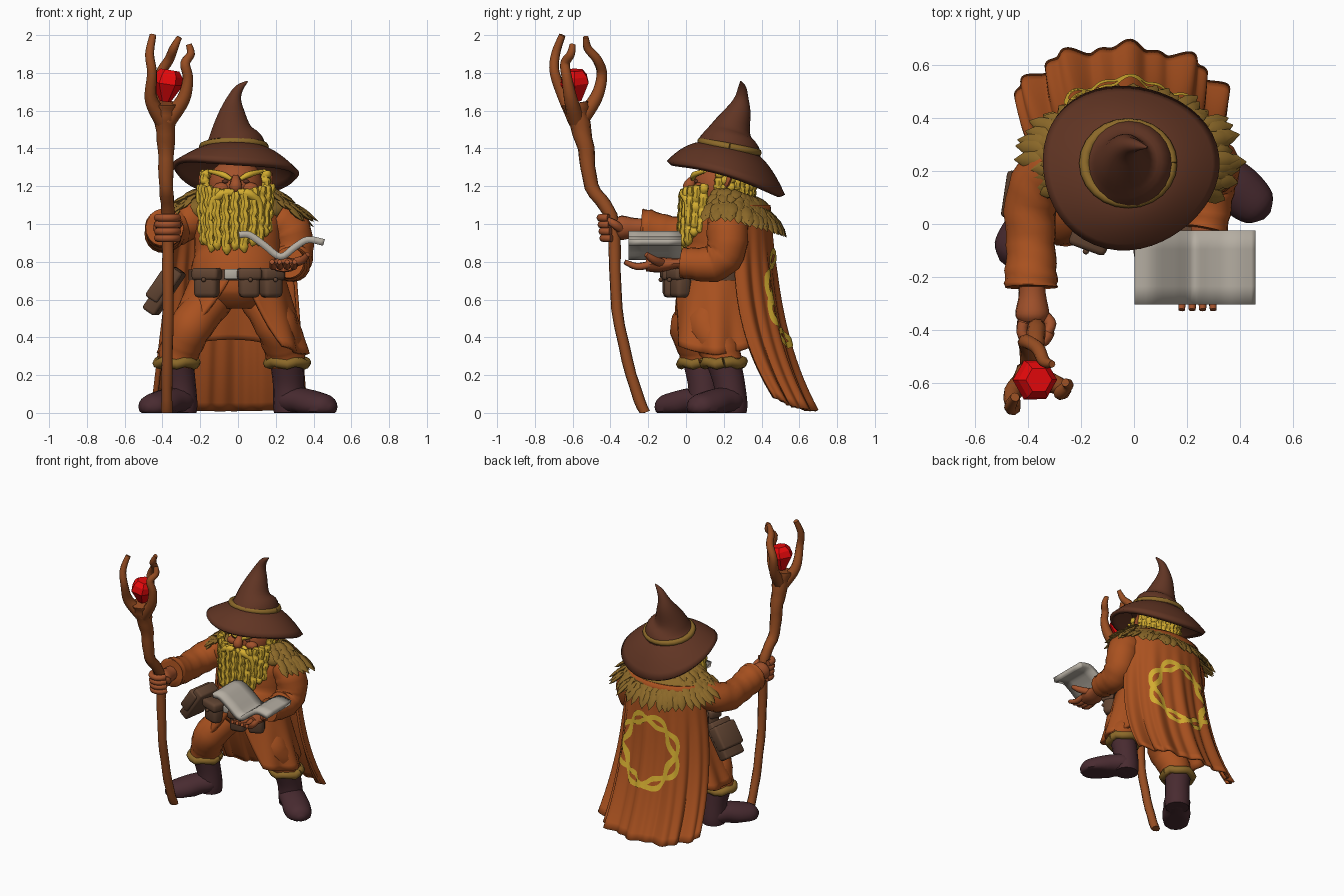
import bpy, bmesh, math, random
from math import sin, cos, pi
from mathutils import Vector, Euler

random.seed(4)
if "Cube" in bpy.data.objects:
    bpy.data.objects.remove(bpy.data.objects["Cube"])


def material(name, *rgb):
    m = bpy.data.materials.new(name)
    m.use_nodes = True
    m.diffuse_color = (*rgb, 1)
    m.node_tree.nodes["Principled BSDF"].inputs["Base Color"].default_value = (*rgb, 1)
    return m


ROBE = material("rust cloth", .40, .083, .014)
WOOD = material("staff wood", .31, .075, .016)
SKIN = material("tanned skin", .36, .083, .024)
HAT = material("brown felt", .118, .035, .017)
BOOT = material("dark leather", .066, .024, .030)
GOLD = material("golden hair", .66, .42, .030)
FUR = material("brown fur", .26, .14, .022)
BAG = material("worn leather", .118, .058, .032)
PAGE = material("grey paper", .46, .42, .36)
GEM = material("red gem", .95, .003, .004)


def finish(name, bm, mat, smooth=True):
    bmesh.ops.remove_doubles(bm, verts=bm.verts, dist=1e-4)
    bmesh.ops.recalc_face_normals(bm, faces=bm.faces)
    me = bpy.data.meshes.new(name)
    bm.to_mesh(me)
    bm.free()
    ob = bpy.data.objects.new(name, me)
    bpy.context.collection.objects.link(ob)
    me.materials.append(mat)
    if smooth:
        bpy.ops.object.select_all(action='DESELECT')
        ob.select_set(True)
        bpy.context.view_layer.objects.active = ob
        bpy.ops.object.shade_smooth_by_angle(angle=math.radians(50))
    return ob


def spline(pts, res):
    p = [Vector(q) for q in pts]
    p = [p[0]] + p + [p[-1]]
    out = []
    for a, b, c, d in zip(p, p[1:], p[2:], p[3:]):
        for k in range(res):
            t = k / res
            out.append(b + (c - a) * (t / 2) + (a * 2 - b * 5 + c * 4 - d) * (t * t / 2)
                       + (b * 3 - a - c * 3 + d) * (t ** 3 / 2))
    return out + [p[-1]]


def tubes(name, paths, mat, sides=10, res=4, flat=1, ref=(0, 1, .01), ripple=0, smooth=True):
    """Swept round sections through (x, y, z, radius) points, all in one object."""
    bm = bmesh.new()
    for path in paths:
        pts = spline(path, res)
        n, rings = Vector(ref), []
        for i, p in enumerate(pts):
            t = (pts[min(i + 1, len(pts) - 1)] - pts[max(i - 1, 0)]).to_3d().normalized()
            n = (n - t * n.dot(t)).normalized()
            b, ring = t.cross(n), []
            for k in range(sides):
                a = 2 * pi * k / sides
                r = max(p.w, .002) * (1 + ripple * sin(i * 2.1 + 2 * sin(a)))
                v = p.to_3d() + b * (r * cos(a)) + n * (r * flat * sin(a))
                v.z = max(v.z, 0)
                ring.append(bm.verts.new(v))
            rings.append(ring)
        for r, s in zip(rings, rings[1:]):
            for k in range(sides):
                j = (k + 1) % sides
                bm.faces.new((r[k], r[j], s[j], s[k]))
        bm.faces.new(rings[0][::-1])
        bm.faces.new(rings[-1])
    return finish(name, bm, mat, smooth)


def sheet(name, f, nu, nv, mat, thick=0):
    bm = bmesh.new()
    g = [[bm.verts.new(f(i / nu, j / nv)) for j in range(nv + 1)] for i in range(nu + 1)]
    for i in range(nu):
        for j in range(nv):
            bm.faces.new((g[i][j], g[i + 1][j], g[i + 1][j + 1], g[i][j + 1]))
    ob = finish(name, bm, mat)
    if thick:
        m = ob.modifiers.new("thickness", 'SOLIDIFY')
        m.thickness, m.offset = thick, 0
    return ob


def ball(name, loc, size, mat):
    bm = bmesh.new()
    bmesh.ops.create_uvsphere(bm, u_segments=24, v_segments=14, radius=1)
    for v in bm.verts:
        v.co = Vector(loc) + v.co * Vector(size)
    return finish(name, bm, mat)


def box(name, loc, size, mat, rot=(0, 0, 0), bevel=.015):
    bm = bmesh.new()
    bmesh.ops.create_cube(bm, size=1)
    for v in bm.verts:
        v.co = v.co * Vector(size)
        v.co.rotate(Euler(rot))
        v.co += Vector(loc)
    bmesh.ops.bevel(bm, geom=bm.edges[:], offset=bevel, segments=2, profile=.5, affect='EDGES')
    return finish(name, bm, mat)


def mix(a, b, t):
    return a + (b - a) * t


# Staff, prongs and gem
tubes("staff", [[(-.376, -.22, 0, .03), (-.376, -.29, .2, .03), (-.37, -.365, .55, .03),
                 (-.37, -.38, .93, .033), (-.37, -.41, 1.07, .036), (-.38, -.5, 1.2, .038),
                 (-.38, -.53, 1.4, .045), (-.385, -.57, 1.56, .06), (-.385, -.585, 1.64, .075)]],
      WOOD, 9, 4, ripple=.06)
tubes("staff_prongs", [
    [(-.40, -.58, 1.55, .045), (-.46, -.64, 1.66, .035), (-.455, -.695, 1.8, .027),
     (-.468, -.69, 1.9, .024), (-.45, -.655, 2, .018)],
    [(-.385, -.56, 1.55, .045), (-.40, -.475, 1.67, .034), (-.41, -.445, 1.79, .028),
     (-.365, -.47, 1.87, .026), (-.34, -.52, 1.93, .023), (-.31, -.53, 1.99, .014)],
    [(-.37, -.58, 1.55, .045), (-.29, -.61, 1.66, .036), (-.265, -.63, 1.77, .028),
     (-.28, -.64, 1.85, .026), (-.25, -.61, 1.9, .022), (-.26, -.6, 1.95, .016)]], WOOD, 8)
tubes("gem", [[(-.385, -.58, 1.65, .03), (-.375, -.59, 1.745, .085), (-.365, -.59, 1.785, .075),
               (-.36, -.59, 1.815, .05)]], GEM, 6, 1, smooth=False)

# Hat: brim, crown and band
def brim(u, t):
    a = 2 * pi * u
    r = mix(.13, .325 + .01 * sin(3 * a + 1), t)
    x, y = r * cos(a) - .02, .215 + r * .92 * sin(a)
    d = y - .21
    inner, outer = 1.40 - .18 * d, 1.285 - .29 * d - .58 * d * d - .07 * x
    return x, y, mix(inner, outer, t ** 1.5)


sheet("hat_brim", brim, 48, 8, HAT, .03)
tubes("hat_crown", [[(-.02, .22, 1.36, .175), (-.022, .225, 1.43, .16), (-.033, .24, 1.5, .108),
                     (-.03, .28, 1.6, .065), (-.018, .295, 1.67, .036), (.008, .297, 1.72, .022),
                     (.05, .29, 1.755, .004)]], HAT, 24, 4)
tubes("hat_band", [[(-.022 + .165 * cos(i * pi / 12), .23 + .15 * sin(i * pi / 12),
                     1.408 - .03 * sin(i * pi / 12), .021) for i in range(25)]], FUR, 8, 1, ref=(0, 0, 1))

# Head and face
ball("head", (-.012, .19, 1.2), (.145, .15, .15), SKIN)
tubes("nose", [[(-.012, .05, 1.25, .018), (-.012, .015, 1.2, .034), (-.012, .04, 1.175, .02)]], SKIN)
tubes("ears", [[(s * .13 - .012, .2, 1.19, .025), (s * .165 - .012, .22, 1.23, .035),
                (s * .185 - .012, .25, 1.28, .008)] for s in (-1, 1)], SKIN, 8, flat=.5)
tubes("eyebrows", [[(s * .025 - .012, .035, 1.238, .011), (s * .07 - .012, .045, 1.262, .016),
                    (s * .14 - .012, .1, 1.28, .01)] for s in (-1, 1)], GOLD, 8)
for s, side in ((1, "left"), (-1, "right")):
    ball(side + "_eye", (s * .055 - .012, .055, 1.225), (.018, .012, .01), HAT)
    ball(side + "_cheek", (s * .075 - .012, .07, 1.19), (.045, .035, .03), SKIN)

# Beard, moustache and hair strands
ball("beard_core", (-.015, .085, 1.03), (.17, .115, .17), GOLD)


def strand(a, top, end, rx, y0, ry, r):
    n = 12
    return [(rx * sin(a) * (1 - .1 * k / n) - .015 + .005 * sin(2 * k + 9 * a),
             y0 - ry * cos(a) - .02 * k / n, mix(top, end, k / n),
             r * (1 + .25 * (k % 2)) * (.3 if k == n else 1)) for k in range(n + 1)]


beard = []
for i in range(11):
    a = (i - 5) * .28
    beard.append(strand(a, 1.17 + .04 * abs(sin(a)), .84 + .04 * a * a + .02 * (i % 2) + .02 * a,
                        .19, .12, .135, .021))
    if i < 10:
        beard.append(strand(a + .13, 1.15, .88 + .05 * abs(a), .165, .12, .12, .019))
tubes("beard_strands", beard, GOLD, 7, 2)
tubes("moustache", [[(s * .01 - .012, -.01, 1.165, .018), (s * .07 - .012, -.01, 1.16, .026),
                     (s * .125 - .012, .01, 1.11, .02), (s * .13 - .012, .0, 1.02, .008)]
                    for s in (-1, 1)], GOLD, 8)
tubes("hair", [strand(1.45 + i * .2, 1.28, 1.08, .165, .2, .16, .022) for i in range(18)], GOLD, 7, 2)

# Torso, belt, buckle and pouches
tubes("torso", [[(0, .17, .56, .15), (0, .165, .64, .24), (0, .16, .75, .25), (0, .19, .85, .23),
                 (0, .21, 1.0, .235), (0, .22, 1.1, .18), (0, .22, 1.16, .12)]], ROBE, 28, 4, .8, ripple=.01)
tubes("belt", [[(0, .16, .70, .262), (0, .16, .76, .262)]], BAG, 28, 1, .82)
box("buckle", (-.035, -.065, .735), (.075, .025, .055), PAGE, bevel=.008)
for name, x, y, turn, w in (("right_pouch", -.165, -.045, -.35, .13), ("left_pouch", .06, -.075, .12, .11),
                            ("side_pouch", .175, -.03, .5, .11)):
    box(name, (x, y, .685), (w, .09, .15), BAG, (0, 0, turn), .025)
    box(name + "_flap", (x, y - .008, .735), (w + .018, .098, .065), BAG, (0, 0, turn), .018)
    ball(name + "_button", (x + .05 * sin(turn), y - .058, .705), (.012, .012, .012), BAG)

# Satchel on the right hip
box("satchel", (-.39, .1, .645), (.08, .18, .27), BAG, (0, .6, -.15), .015)
box("satchel_flap", (-.402, .1, .67), (.08, .195, .17), BAG, (0, .6, -.15), .015)

# Coat skirt, open in front
def skirt(u, v):
    u = 2 * u - 1
    a = u * (pi - .1 - .65 * v)
    f = 1 + .05 * v * sin(9 * a)
    return (mix(.23, .385, v) * sin(a) * f - .035 * v, .16 + mix(.19, .255, v) * cos(a) * f,
            mix(.74, .35, v) + .04 * v * cos(2 * a))


sheet("coat_skirt", skirt, 72, 12, ROBE, .025)

# Legs with fur cuffs and boots
for side, hip, knee, ankle, heel, toe in (
        ("right", (-.12, .15), (-.24, .03), (-.325, .075), (-.30, .1), (-.44, -.08)),
        ("left", (.11, .18), (.2, .11), (.26, .2), (.27, .24), (.44, .09))):
    tubes(side + "_trouser", [[(*hip, .62, .11), (*knee, .47, .112), (*mix(Vector(knee), Vector(ankle), .7), .35, .108),
                               (*ankle, .26, .1)]], ROBE, 16, 4, ripple=.03)
    tubes(side + "_boot_cuff", [[(ankle[0] + .1 * cos(i * pi / 8), ankle[1] + .1 * sin(i * pi / 8),
                                  .265 + .008 * sin(i * 2), .028) for i in range(17)]], FUR, 8, 1, ref=(0, 0, 1))
    h, t = Vector(heel), Vector(toe)
    tubes(side + "_boot_shaft", [[(*ankle, .27, .09), (*mix(Vector(ankle), h, .7), .16, .083),
                                  (*h, .05, .085), (*h, 0, .08)]], BOOT, 16)
    tubes(side + "_boot_foot", [[(*mix(h, t, -.3), .035, .03), (*h, .06, .085), (*mix(h, t, .4), .06, .09),
                                 (*mix(h, t, .8), .04, .095), (*mix(h, t, 1.2), .03, .075),
                                 (*mix(h, t, 1.38), .025, .02)]], BOOT, 16, flat=.8, ref=(0, 0, 1))

# Cape with pleats
def cape(u, v):
    a = u * 1.45
    back = .44 + .06 * v + .17 * v ** 3
    side = .22 + .06 * v + .14 * v ** 3 - .04 * sin(pi * v)
    fold = 1 + .05 * (.25 + v) * (sin(14 * u + 1) + .6 * sin(31 * u)) * min(1, v * 3)
    x = mix(.29, .39, v ** .8) * sin(a) * fold - .025 - .02 * v
    y = mix(side, back, max(cos(a), 0) ** .8 * fold)
    return Vector((x, y, mix(1.1, .012, v) + .07 * v * v * abs(u) ** 3))


sheet("cape", lambda u, v: cape(2 * u - 1, v), 120, 24, ROBE, .016)

# Braided ring emblem on the cape
def emblem(phase):
    def f(u, v):
        a = 2 * pi * u
        r = .212 + .03 * sin(4 * a + phase) + (v - .5) * .034
        p, q = .04 + r * 2.1 * cos(a), .455 + r * sin(a)
        n = (cape(p + .01, q) - cape(p - .01, q)).cross(cape(p, q + .01) - cape(p, q - .01)).normalized()
        return cape(p, q) + n * (.014 if n.y > 0 else -.014)
    return f


for k in (0, 1):
    sheet("emblem_braid_%d" % (k + 1), emblem(k * pi), 140, 3, GOLD)

# Fur collar of overlapping tufts
ball("collar_base", (-.015, .26, 1.07), (.3, .19, .095), FUR)
tufts = []
for row in range(5):
    n = 22 + 3 * row
    for i in range(n):
        a = mix(-.55, pi + .55, (i + random.random() * .6) / n)
        d = Vector((cos(a) * 1.03, sin(a) * .72, 0))
        r, back = .19 + .032 * row, max(sin(a), 0)
        p = Vector((-.015, .24, 1.185 - .024 * row - .05 * back)) + d * r
        step = d * .042 + Vector((random.uniform(-.015, .015), 0, -.02 - .016 * back - .004 * row))
        tufts.append([(*(p + step * k), w) for k, w in ((0, .012), (.6, .033), (1.4, .028), (2.1, .002))])
tubes("fur_collar", tufts, FUR, 6, 1, .4, ref=(0, .01, 1))

# Arms and hands
tubes("right_sleeve", [[(-.22, .23, 1.03, .1), (-.33, .2, .99, .105), (-.39, .08, .95, .1),
                        (-.39, -.08, .95, .093), (-.39, -.2, .975, .1), (-.39, -.24, .98, .1)]],
      ROBE, 18, 4, ripple=.035)
tubes("left_sleeve", [[(.2, .22, 1.03, .1), (.275, .22, .97, .11), (.295, .21, .85, .105), (.285, .14, .79, .098),
                       (.28, .04, .79, .085), (.27, -.02, .795, .082)]], ROBE, 18, 4, ripple=.035)
tubes("right_hand", [[(-.39, -.2, .98, .05), (-.385, -.27, .98, .052), (-.385, -.34, .98, .065),
                      (-.385, -.37, .98, .05)]], SKIN, 12)
tubes("right_fingers", [[(-.372 + .053 * cos(a), -.385 + .053 * sin(a) - .02 * k / 4, .925 + .036 * k, .021)
                         for a in (2.6, 3.3, 4.0, 4.7, 5.4, 6.1)] for k in range(4)], SKIN, 8, 2, ref=(0, 0, 1))
tubes("right_thumb", [[(-.35, -.34, .97, .025), (-.315, -.38, 1.0, .022), (-.34, -.43, 1.03, .016)]], SKIN, 8)
tubes("left_hand", [[(.265, .0, .795, .05), (.26, -.06, .79, .05), (.245, -.14, .785, .075),
                     (.24, -.21, .785, .065)]], SKIN, 12, flat=.55, ref=(0, 0, 1))
tubes("left_fingers", [[(.19 + .034 * k, -.19, .785, .02), (.185 + .037 * k, -.26, .775, .019),
                        (.18 + .04 * k, -.325, .8, .013)] for k in range(4)]
      + [[(.28, -.12, .79, .025), (.34, -.17, .81, .022), (.37, -.21, .84, .014)]], SKIN, 8)

# Open book: curved page block swept along y
profile = spline([(.005, .93), (.06, .93), (.14, .875), (.225, .815), (.3, .865), (.37, .905), (.455, .89)], 4)


def page_block(u, v):
    p = profile[round(u * (len(profile) - 1))]
    return p.x, mix(-.305, -.025, v), p.y + .012


sheet("open_book", page_block, len(profile) - 1, 4, PAGE, .036)
